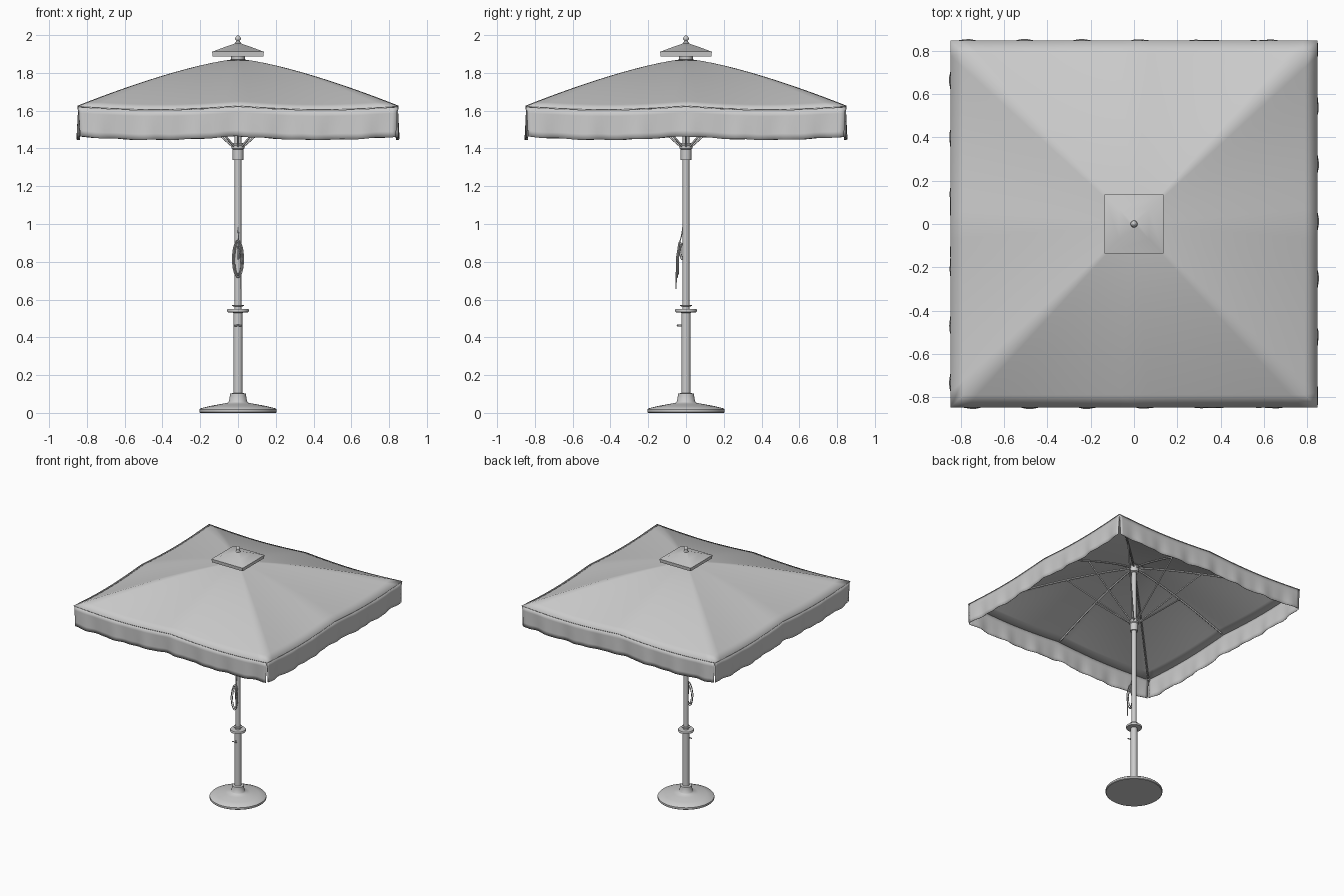
import bpy, bmesh, math
from mathutils import Vector

if "Cube" in bpy.data.objects:
    bpy.data.objects.remove(bpy.data.objects["Cube"])

grey = bpy.data.materials.new("plain grey")
grey.diffuse_color = (0.6, 0.6, 0.6, 1)
grey.use_nodes = True
grey.node_tree.nodes["Principled BSDF"].inputs["Base Color"].default_value = grey.diffuse_color
HALF = 0.848          # half width of the canopy


def finish(name, bm, angle=40, thick=0):
    """Turn a bmesh into a smooth-shaded object."""
    bmesh.ops.remove_doubles(bm, verts=bm.verts, dist=1e-5)
    bmesh.ops.recalc_face_normals(bm, faces=bm.faces)
    me = bpy.data.meshes.new(name)
    bm.to_mesh(me)
    bm.free()
    me.materials.append(grey)
    ob = bpy.data.objects.new(name, me)
    bpy.context.collection.objects.link(ob)
    bpy.ops.object.select_all(action='DESELECT')
    ob.select_set(True)
    bpy.context.view_layer.objects.active = ob
    bpy.ops.object.shade_smooth_by_angle(angle=math.radians(angle))
    if thick:
        mod = ob.modifiers.new("cloth thickness", 'SOLIDIFY')
        mod.thickness = thick
        mod.offset = 0
    return ob


def bridge(bm, rows, closed=False):
    """Skin quads between rows of points."""
    rows = [[bm.verts.new(p) for p in row] for row in rows]
    for a, b in zip(rows, rows[1:]):
        n = len(a)
        for i in range(n if closed else n - 1):
            j = (i + 1) % n
            bm.faces.new((a[i], a[j], b[j], b[i]))
    return rows


def lathe(name, profile, n=32):
    """Round part from (radius, height) points, capped at both ends."""
    bm = bmesh.new()
    rows = bridge(bm, [[(r * math.cos(k * math.tau / n), r * math.sin(k * math.tau / n), z)
                        for k in range(n)] for r, z in profile], True)
    bm.faces.new(rows[0])
    bm.faces.new(rows[-1])
    return finish(name, bm)


def tube(name, points, radius, kind='POLY', cyclic=False):
    cu = bpy.data.curves.new(name, 'CURVE')
    cu.dimensions = '3D'
    cu.bevel_depth = radius
    cu.bevel_resolution = 2
    cu.use_fill_caps = True
    sp = cu.splines.new(kind)
    sp.points.add(len(points) - 1)
    for p, co in zip(sp.points, points):
        p.co = (*co, 1)
    sp.use_cyclic_u = cyclic
    if kind == 'NURBS':
        sp.order_u = 3
        sp.use_endpoint_u = not cyclic
    cu.materials.append(grey)
    ob = bpy.data.objects.new(name, cu)
    bpy.context.collection.objects.link(ob)


def turn(p, side):
    """Rotate a point by quarter turns around the pole."""
    x, y, z = p
    for _ in range(side):
        x, y = -y, x
    return (x, y, z)


def roof_z(t, u=0):
    """Canopy height: t from hub to hem, u along one side; cloth sags between ribs."""
    return 1.872 - 0.25 * t ** 1.35 - 0.018 * t * t * math.sin(math.pi * abs(u)) + 0.003 * t * (1 - abs(u))


# canopy roof
N = 24
us = [-1 + 2 * i / N for i in range(N + 1)]
bm = bmesh.new()
for s in range(4):
    bridge(bm, [[turn((u * t * HALF, -t * HALF, roof_z(t, u)), s) for u in us]
                for t in [0.03 + 0.97 * k / 14 for k in range(15)]])
finish("canopy_roof", bm, 60, 0.004)

# hanging valance on each side, gently rippled, open at the corners
vs = [-1 + 2 * i / 64 for i in range(65)]
for s in range(4):
    bm = bmesh.new()
    rows = []
    for k in range(6):
        d = k / 5
        rows.append([turn((u * (HALF - 0.004 - 0.008 * d),
                           -HALF + 0.003 - d * 0.006 * math.sin(u * 19 + s * 1.3)
                           - d * 0.003 * math.sin(u * 41 + s),
                           roof_z(1, u) - 0.003 - d * (0.157 + 0.002 * math.sin(u * 27 + s))), s)
                     for u in vs])
    bridge(bm, rows)
    finish("valance", bm, 60, 0.003)

# eight ribs under the cloth and eight struts from the runner
for s in range(4):
    for c, tm in ((0, 0.5), (1, 0.4)):
        rib = [turn((c * t * HALF, -t * HALF, roof_z(t, c) - 0.011), s)
               for t in [0.03 + 0.94 * k / 10 for k in range(11)]]
        tube("rib", rib, 0.006)
        r0 = 0.03 / math.sqrt(1 + c)
        tube("strut", [turn((c * r0, -r0, 1.412), s),
                       turn((c * tm * HALF, -tm * HALF, roof_z(tm, c) - 0.016), s)], 0.0055)

# square vent cap
bm = bmesh.new()
rings = [(0.128, 1.890), (0.134, 1.886), (0.137, 1.912), (0.07, 1.937), (0.012, 1.957)]
rows = bridge(bm, [[(h, h, z), (-h, h, z), (-h, -h, z), (h, -h, z)] for h, z in rings], True)
bm.faces.new(rows[0])
bm.faces.new(rows[-1])
finish("vent_cap", bm, 35)

# turned parts along the pole
lathe("finial", [(0.017, 1.950), (0.017, 1.958), (0.010, 1.964), (0.009, 1.970), (0.015, 1.976),
                 (0.016, 1.982), (0.012, 1.990), (0.007, 1.996), (0.002, 2.0)], 20)
lathe("top_hub", [(0.024, 1.82), (0.034, 1.825), (0.034, 1.855), (0.036, 1.868), (0.036, 1.889)])
lathe("upper_pole", [(0.018, 0.54), (0.018, 1.88)], 24)
lathe("runner", [(0.019, 1.338), (0.028, 1.338), (0.029, 1.395), (0.034, 1.400), (0.034, 1.415),
                 (0.028, 1.417), (0.028, 1.430), (0.019, 1.430)])
lathe("pole_ring", [(0.018, 0.564), (0.031, 0.565), (0.031, 0.571), (0.018, 0.572)])
lathe("flange", [(0.024, 0.530), (0.056, 0.533), (0.057, 0.537), (0.057, 0.546), (0.055, 0.549), (0.018, 0.549)])
lathe("lower_pole", [(0.024, 0.09), (0.024, 0.54)], 24)
lathe("base", [(0.200, 0.0), (0.204, 0.004), (0.204, 0.018), (0.198, 0.024), (0.15, 0.036), (0.09, 0.047),
               (0.055, 0.053), (0.048, 0.06), (0.043, 0.09), (0.041, 0.103), (0.024, 0.105)], 48)

# clamp screw with a flat wing
tube("clamp_screw", [(0, -0.020, 0.462), (0, -0.045, 0.462)], 0.005)
tube("clamp_wing", [(-0.020, -0.044, 0.460), (0, -0.046, 0.464), (0.020, -0.044, 0.460)], 0.004)

# cleat on the pole, coiled cord and loose end
tube("cleat", [(0, -0.022, 0.90), (0, -0.032, 0.87), (0, -0.030, 0.84), (0, -0.020, 0.81)], 0.006, 'NURBS')
tube("cord_lead", [(0, -0.017, 0.985), (0.002, -0.022, 0.94), (0.004, -0.034, 0.905), (0.0, -0.036, 0.87)],
     0.003, 'NURBS')
for w, h, y in ((0.029, 0.098, -0.046), (0.024, 0.088, -0.051), (0.019, 0.08, -0.041)):
    loop = [(w * math.sin(a), y + 0.014 * max(0, math.cos(a)), 0.815 + h * math.cos(a))
            for a in [k * math.tau / 24 for k in range(24)]]
    tube("cord_loop", loop, 0.003, 'POLY', True)
tube("cord_end", [(0.004, -0.036, 0.87), (0.012, -0.048, 0.83), (0.018, -0.052, 0.75), (0.016, -0.052, 0.655)],
     0.003, 'NURBS')
